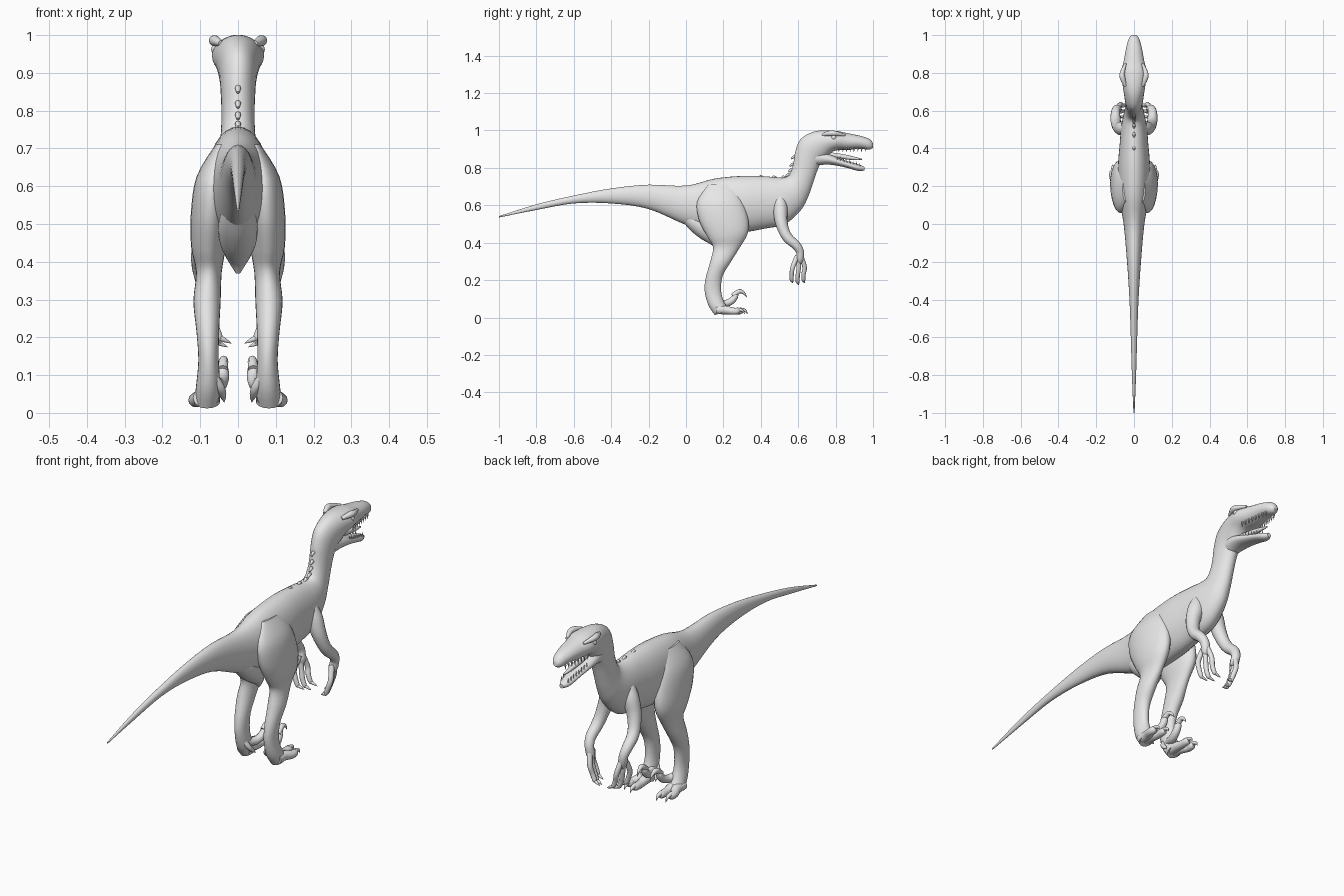
import bpy, bmesh, math
from mathutils import Vector

skin = bpy.data.materials.new("grey_skin")
skin.diffuse_color = (0.8, 0.8, 0.8, 1)


def spline(rows, steps):
    """Catmull-Rom interpolation through rows of numbers."""
    out = []
    for i in range(len(rows) - 1):
        p = [rows[max(0, min(len(rows) - 1, i + k))] for k in (-1, 0, 1, 2)]
        for s in range(steps):
            t = s / steps
            out.append([0.5 * (2 * b + (c - a) * t + (2 * a - 5 * b + 4 * c - d) * t * t
                               + (3 * b - a - 3 * c + d) * t ** 3) for a, b, c, d in zip(*p)])
    return out + [list(rows[-1])]


def skin_rings(name, rings, mirror):
    """Join closed rings into a capped smooth surface."""
    bm = bmesh.new()
    vs = [[bm.verts.new(v) for v in r] for r in rings]
    n = len(vs[0])
    for a, b in zip(vs, vs[1:]):
        for i in range(n):
            bm.faces.new((a[i], a[(i + 1) % n], b[(i + 1) % n], b[i]))
    bm.faces.new(vs[0])
    bm.faces.new(vs[-1])
    bmesh.ops.recalc_face_normals(bm, faces=bm.faces)
    return finish(name, bm, mirror)


def finish(name, bm, mirror):
    me = bpy.data.meshes.new(name)
    bm.to_mesh(me)
    bm.free()
    me.materials.append(skin)
    ob = bpy.data.objects.new(name, me)
    bpy.context.collection.objects.link(ob)
    me.shade_smooth()
    me.set_sharp_from_angle(angle=math.radians(50))
    if mirror:
        ob.modifiers.new("mirror", 'MIRROR').use_mirror_merge = False
    return ob


def loft(name, rows, steps=4, n=24, mirror=False):
    """Oval sections: x, upper/front y z, lower/back y z, half width."""
    rings = []
    for x, y1, z1, y2, z2, w in spline(rows, steps):
        mid = Vector((x, (y1 + y2) / 2, (z1 + z2) / 2))
        half = Vector((0, (y1 - y2) / 2, (z1 - z2) / 2))
        rings.append([mid + half * math.cos(a) + Vector((w * math.sin(a), 0, 0))
                      for a in (2 * math.pi * i / n for i in range(n))])
    return skin_rings(name, rings, mirror)


def tube(name, rows, steps=4, n=12, mirror=True):
    """Round limb along points given as x, y, z, radius."""
    pts = spline(rows, steps)
    rings = []
    for i, (x, y, z, r) in enumerate(pts):
        d = Vector(pts[min(i + 1, len(pts) - 1)][:3]) - Vector(pts[max(i - 1, 0)][:3])
        u = d.cross(Vector((1, 0.01, 0))).normalized()
        v = d.cross(u).normalized()
        rings.append([Vector((x, y, z)) + max(r, 0.0005) * (u * math.cos(a) + v * math.sin(a))
                      for a in (2 * math.pi * k / n for k in range(n))])
    return skin_rings(name, rings, mirror)


# Tail, torso, neck and skull in one continuous surface
loft("body", [(0,) + r for r in (
    (-1, .542, -1, .535, .003), (-.8, .605, -.8, .575, .011), (-.6, .652, -.6, .61, .017),
    (-.4, .69, -.4, .61, .024), (-.2, .71, -.2, .58, .037), (0, .705, 0, .495, .055),
    (.15, .742, .15, .45, .08), (.3, .757, .3, .455, .085), (.42, .755, .42, .475, .076),
    (.5, .748, .53, .50, .068), (.545, .755, .615, .575, .055), (.565, .79, .655, .65, .047),
    (.575, .83, .68, .72, .044), (.585, .89, .70, .78, .045), (.61, .95, .72, .825, .049),
    (.66, .985, .745, .85, .055), (.72, 1.0, .77, .875, .062), (.80, .998, .80, .893, .069),
    (.86, .986, .86, .895, .055), (.93, .972, .93, .902, .042), (.98, .955, .98, .898, .028),
    (1.0, .932, 1.0, .908, .012))], n=32)

# Pelvic bulge between the legs
tube("pelvis", [(0, -.02, .56, .03), (0, .05, .51, .05), (0, .11, .46, .05),
                (0, .15, .41, .03), (0, .16, .37, .006)], mirror=False, n=20)

# Lower jaw, tongue and teeth
loft("lower_jaw", [(0,) + r for r in (
    (.69, .90, .69, .81, .042), (.77, .872, .76, .818, .046), (.85, .84, .85, .803, .036),
    (.92, .82, .92, .784, .027), (.955, .805, .955, .786, .010))])
tube("tongue", [(0, .75, .872, .014), (0, .83, .862, .013), (0, .89, .852, .010),
                (0, .94, .846, .003)], mirror=False)
for i in range(8):
    t = i / 7
    y = .82 + .14 * t
    x = .045 - .021 * t
    tube("upper_tooth", [(x, y, .908, .005), (x, y - .003, .884, .0005)], steps=1, n=6)
    y = .81 + .12 * t
    x = .033 - .015 * t
    z = .848 - .033 * t
    tube("lower_tooth", [(x, y, z - .008, .004), (x, y - .003, z + .014, .0005)], steps=1, n=6)

# Eyes under brow ridges
bm = bmesh.new()
bmesh.ops.create_uvsphere(bm, u_segments=16, v_segments=10, radius=.015)
bmesh.ops.translate(bm, vec=(.056, .79, .962), verts=bm.verts)
finish("eye", bm, True)
tube("brow", [(.045, .73, .978, .008), (.060, .77, .985, .014), (.062, .80, .984, .013),
              (.045, .85, .975, .006)])

# Low bumps down the back of the neck and shoulders
for y, z in ((.578, .86), (.57, .82), (.562, .79), (.548, .765), (.52, .752), (.47, .752), (.40, .754)):
    tube("back_bump", [(0, y - .015, z - .012, .004), (0, y, z, .008), (0, y + .015, z - .006, .004)],
         steps=2, n=8, mirror=False)

# Hind legs from hip to heel and sole
loft("hind_leg", [
    (.045, .25, .71, .12, .71, .015), (.066, .30, .63, .06, .62, .044),
    (.074, .332, .53, .07, .52, .051), (.078, .33, .45, .115, .43, .046),
    (.077, .285, .37, .145, .375, .034), (.082, .235, .29, .13, .30, .036),
    (.080, .195, .22, .105, .21, .030), (.078, .188, .14, .10, .14, .027),
    (.079, .205, .08, .12, .065, .032), (.082, .23, .045, .155, .012, .034)], mirror=True)

# Walking toes with claws
for x0, x1, tip in ((.072, .070, .305), (.097, .112, .29)):
    tube("toe", [(x0, .16, .04, .022), (x0, .21, .04, .023), (x1, .25, .034, .019),
                 (x1, tip - .015, .034, .017), (x1, tip, .034, .008)])
    tube("toe_claw", [(x1, tip - .02, .042, .012), (x1, tip + .01, .038, .008),
                      (x1, tip + .025, .018, .0005)], n=8)

# Raised inner toe with its large hooked claw
tube("inner_toe", [(.066, .17, .08, .02), (.050, .21, .075, .019), (.042, .245, .09, .018),
                   (.040, .265, .115, .015), (.040, .275, .125, .008)])
tube("hooked_claw", [(.040, .25, .115, .014), (.038, .285, .14, .012),
                     (.036, .31, .13, .007), (.034, .327, .105, .0005)], n=8)
tube("rear_toe", [(.062, .14, .09, .014), (.046, .15, .065, .012), (.040, .17, .045, .009),
                  (.036, .185, .028, .0005)], n=8)

# Arms, from shoulder through elbow to palm
tube("arm", [(.040, .50, .64, .028), (.056, .505, .585, .038), (.076, .508, .52, .034),
             (.090, .525, .46, .029), (.097, .55, .42, .027), (.098, .59, .385, .024),
             (.092, .61, .35, .021), (.085, .608, .31, .020), (.08, .605, .29, .012)], n=16)

# Three long fingers with inward claws
for x, y, z in ((.088, .565, .20), (.072, .597, .19), (.062, .628, .20)):
    tube("finger", [(.086, .606 + (y - .6) * .3, .33, .013), (x + .01, y + .006, .27, .012),
                    (x, y, z + .03, .0115), (x - .012, y, z, .010), (x - .018, y, z - .004, .005)])
    tube("finger_claw", [(x - .010, y, z, .008), (x - .028, y + .003, z - .008, .006),
                         (x - .044, y + .006, z - .016, .0005)], n=8)
